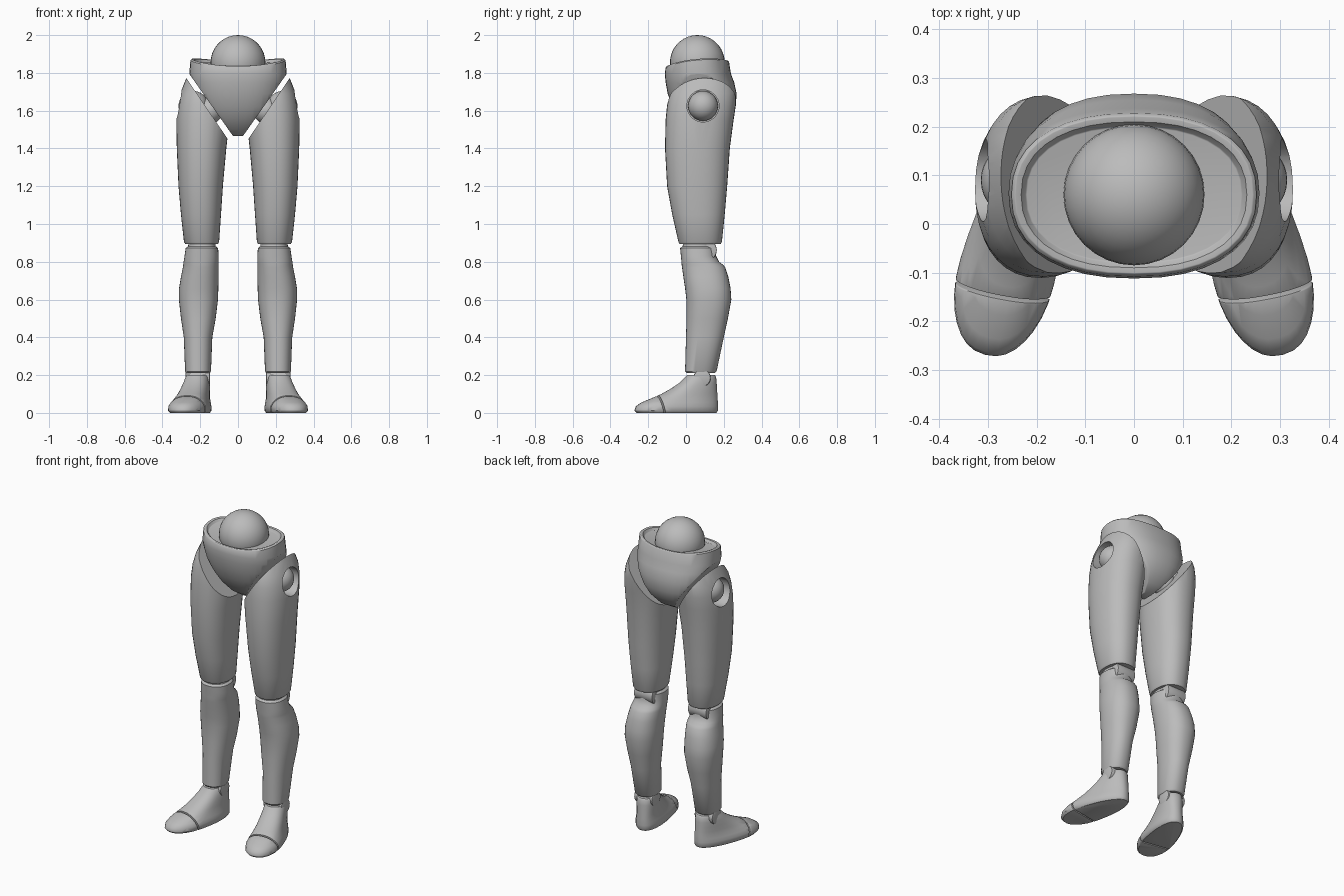
import bpy, bmesh, math
from mathutils import Vector, Matrix

cube = bpy.data.objects.get("Cube")
if cube:
    bpy.data.objects.remove(cube)

grey = bpy.data.materials.new("plain grey")
grey.use_nodes = True
grey.diffuse_color = (0.5, 0.5, 0.5, 1)
grey.node_tree.nodes["Principled BSDF"].inputs["Base Color"].default_value = (0.5, 0.5, 0.5, 1)

SEG = 36


def loft(rings, power=2.3, warp=None):
    """Stack rounded rings (z, x min, x max, y min, y max) and cap both ends."""
    bm = bmesh.new()
    loops = []
    for i, (z, x0, x1, y0, y1) in enumerate(rings):
        loop = []
        for k in range(SEG):
            a = 2 * math.pi * k / SEG
            c, s = math.cos(a), math.sin(a)
            x = (x0 + x1) / 2 + (x1 - x0) / 2 * math.copysign(abs(c) ** (2 / power), c)
            y = (y0 + y1) / 2 + (y1 - y0) / 2 * math.copysign(abs(s) ** (2 / power), s)
            loop.append(bm.verts.new((x, y, z + (warp(i, x, y) if warp else 0))))
        loops.append(loop)
    for a, b in zip(loops, loops[1:]):
        for k in range(SEG):
            n = (k + 1) % SEG
            bm.faces.new((a[k], a[n], b[n], b[k]))
    bm.faces.new(loops[0][::-1])
    bm.faces.new(loops[-1])
    return bm


def slice_off(bm, point, normal):
    """Remove what lies on the normal's side and close the cut."""
    bmesh.ops.bisect_plane(bm, geom=bm.verts[:] + bm.edges[:] + bm.faces[:], dist=1e-5,
                           plane_co=point, plane_no=normal, clear_outer=True)
    bmesh.ops.holes_fill(bm, edges=[e for e in bm.edges if e.is_boundary], sides=0)


def ball(centre, radius, scale=(1, 1, 1)):
    bm = bmesh.new()
    bmesh.ops.create_uvsphere(bm, u_segments=32, v_segments=18, radius=radius,
                              matrix=Matrix.Translation(centre) @ Matrix.Diagonal((*scale, 1)))
    return bm


def rod(centre, radius, length):
    """Cylinder lying along x."""
    bm = bmesh.new()
    bmesh.ops.create_cone(bm, cap_ends=True, segments=32, radius1=radius, radius2=radius, depth=length,
                          matrix=Matrix.Translation(centre) @ Matrix.Rotation(math.pi / 2, 4, 'Y'))
    return bm


def finish(name, bm, side=1, bevel=0.0, angle=35):
    bmesh.ops.scale(bm, vec=(side, 1, 1), verts=bm.verts[:])
    bmesh.ops.recalc_face_normals(bm, faces=bm.faces[:])
    mesh = bpy.data.meshes.new(name)
    bm.to_mesh(mesh)
    bm.free()
    mesh.materials.append(grey)
    ob = bpy.data.objects.new(name, mesh)
    bpy.context.collection.objects.link(ob)
    bpy.ops.object.select_all(action='DESELECT')
    ob.select_set(True)
    bpy.context.view_layer.objects.active = ob
    if bevel:
        mod = ob.modifiers.new("edge", 'BEVEL')
        mod.width, mod.segments, mod.angle_limit = bevel, 2, math.radians(50)
        bpy.ops.object.modifier_apply(modifier=mod.name)
    bpy.ops.object.shade_smooth_by_angle(angle=math.radians(angle))
    return ob


def carve(ob, cutter):
    mod = ob.modifiers.new("hole", 'BOOLEAN')
    mod.operation, mod.solver, mod.object = 'DIFFERENCE', 'EXACT', cutter
    bpy.context.view_layer.objects.active = ob
    bpy.ops.object.modifier_apply(modifier=mod.name)
    bpy.data.objects.remove(cutter)
    bpy.ops.object.select_all(action='DESELECT')
    ob.select_set(True)
    bpy.ops.object.shade_smooth_by_angle(angle=math.radians(35))


# Pelvis with a saddle-shaped rim, a sunken deck and two slanted leg openings
def saddle(i, x, y):
    return (0.4 * x * x + 0.09 * (y + 0.1)) if i >= 7 else 0


pelvis = loft([
    (1.465, -.05, .05, .06, .13),
    (1.50, -.12, .12, .01, .19),
    (1.56, -.18, .18, -.04, .24),
    (1.62, -.215, .215, -.072, .263),
    (1.69, -.24, .24, -.097, .268),
    (1.75, -.252, .252, -.108, .255),
    (1.795, -.258, .258, -.112, .238),
    (1.828, -.252, .252, -.108, .228),
    (1.836, -.245, .245, -.102, .222),
    (1.834, -.232, .232, -.09, .21),
    (1.820, -.222, .222, -.08, .20),
], 2.3, saddle)
for side in (1, -1):
    slice_off(pelvis, (.04 * side, 0, 1.485), Vector((.82 * side, 0, -.577)))
finish("pelvis", pelvis, bevel=.005)
finish("waist_ball", ball((0, .06, 1.855), .145))

for side, tag in ((1, "left"), (-1, "right")):
    # Thigh, sliced parallel to the pelvis opening
    thigh = loft([
        (.895, .105, .28, -.035, .185),
        (.905, .10, .286, -.04, .19),
        (1.05, .09, .302, -.073, .205),
        (1.20, .08, .315, -.10, .218),
        (1.40, .062, .324, -.111, .232),
        (1.55, .045, .327, -.108, .252),
        (1.63, .04, .32, -.10, .264),
        (1.69, .04, .306, -.087, .266),
        (1.75, .04, .283, -.055, .25),
        (1.80, .04, .262, -.01, .21),
    ], 2.25)
    slice_off(thigh, (.064, 0, 1.464), Vector((-.827, 0, .562)))
    thigh_ob = finish(tag + "_thigh", thigh, side)
    carve(thigh_ob, finish("hip_cutter", rod((.30, .09, 1.625), .085, .15), side))
    finish(tag + "_hip_cap", ball((.236, .09, 1.625), .079), side)
    finish(tag + "_hip_joint", ball((.15, .09, 1.60), .07), side)

    # Shin with a neck tucked into the thigh and a step behind the knee
    shin = loft([
        (.21, .15, .273, .005, .152),
        (.22, .143, .28, -.005, .162),
        (.40, .136, .287, 0, .20),
        (.50, .118, .302, .003, .222),
        (.60, .106, .313, .002, .24),
        (.66, .104, .312, -.005, .236),
        (.72, .103, .302, -.014, .224),
        (.77, .102, .292, -.021, .208),
        (.785, .102, .29, -.023, .195),
        (.80, .102, .288, -.024, .175),
        (.83, .103, .283, -.027, .160),
        (.872, .105, .277, -.031, .158),
        (.882, .118, .264, -.018, .148),
        (.92, .122, .26, -.01, .145),
    ], 2.25)
    finish(tag + "_shin", shin, side)
    finish(tag + "_knee_joint", rod((.19, .105, .862), .058, .13), side, .006)
    finish(tag + "_ankle_joint", rod((.213, .085, .185), .046, .128), side, .008)

    # Foot, lofted facing forward, split at the toes and turned outward
    ankle = Vector((.213, .08, 0))
    foot_rings = [
        (0, -.085, .085, -.35, .083),
        (.012, -.094, .094, -.362, .09),
        (.035, -.094, .094, -.355, .09),
        (.055, -.088, .088, -.325, .09),
        (.075, -.081, .081, -.275, .089),
        (.10, -.076, .076, -.215, .087),
        (.13, -.073, .073, -.16, .085),
        (.16, -.069, .069, -.115, .083),
        (.19, -.064, .064, -.083, .08),
        (.20, -.058, .058, -.075, .074),
    ]
    crease = (0, -.216, 0)
    tilt = Vector((-.08, -1, -.25)).normalized()
    for part, sign in (("foot", 1), ("toe_cap", -1)):
        bm = loft(foot_rings, 2.3)
        for v in bm.verts:
            # narrower heel, broad ball of the foot
            v.co.x *= 1.0 + .12 * max(-1, min(1, (-v.co.y - .09) / .15))
        slice_off(bm, Vector(crease) - tilt * .004 * sign, tilt * sign)
        bmesh.ops.transform(bm, verts=bm.verts[:],
                            matrix=Matrix.Translation(ankle) @ Matrix.Rotation(math.radians(15), 4, 'Z'))
        finish(tag + "_" + part, bm, side, .003, 45)
